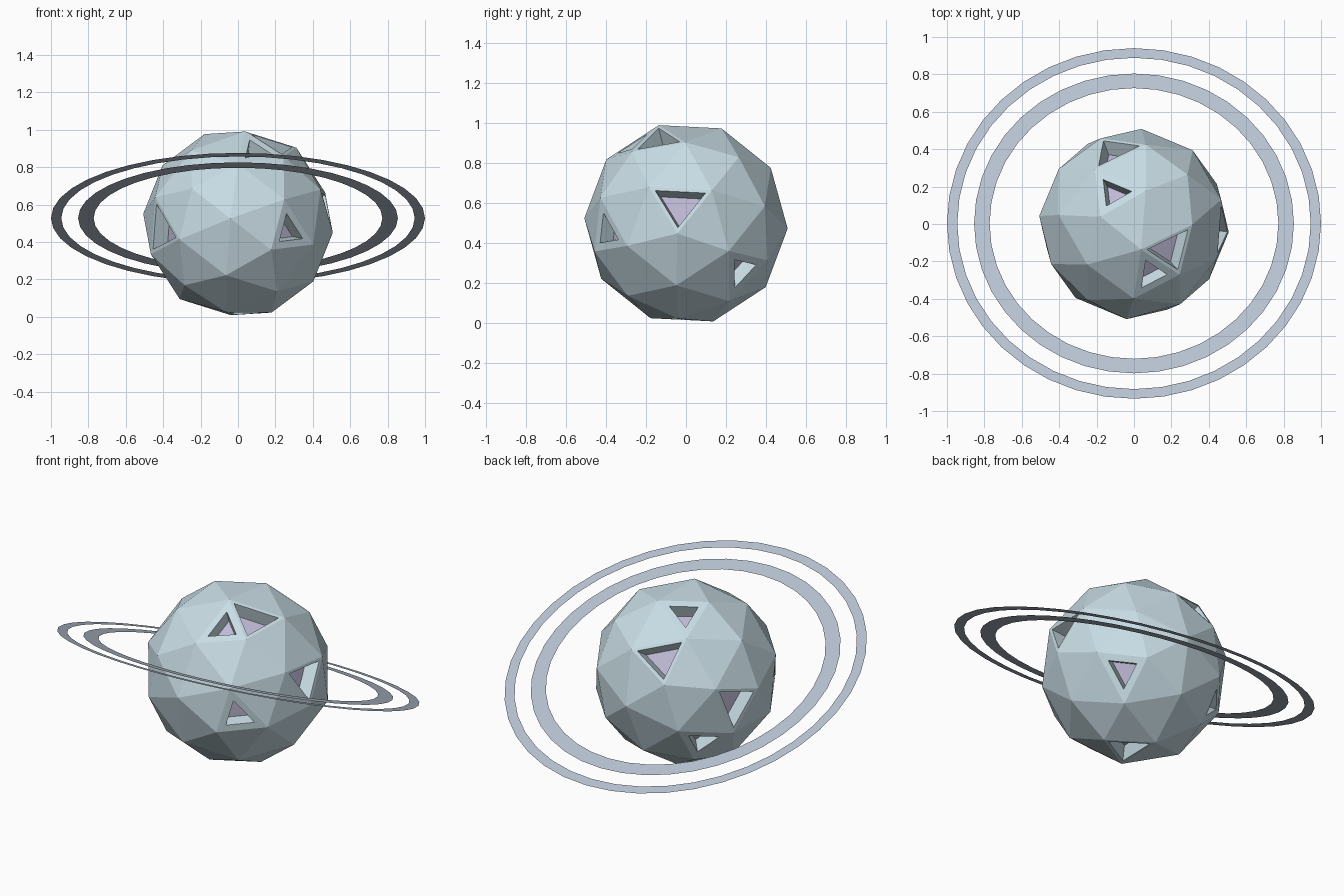
import bpy, bmesh, math
from mathutils import Vector, Matrix

if "Cube" in bpy.data.objects:
    bpy.data.objects.remove(bpy.data.objects["Cube"])


def material(name, rgb):
    m = bpy.data.materials.new(name)
    m.diffuse_color = (*rgb, 1)
    m.use_nodes = True
    m.node_tree.nodes["Principled BSDF"].inputs["Base Color"].default_value = m.diffuse_color
    return m


def finish(bm, name, *mats):
    me = bpy.data.meshes.new(name)
    bm.to_mesh(me)
    bm.free()
    for m in mats:
        me.materials.append(m)
    ob = bpy.data.objects.new(name, me)
    bpy.context.collection.objects.link(ob)
    return ob


rock = material("rock", (0.58, 0.72, 0.78))
floor = material("crater_floor", (0.52, 0.49, 0.67))
dust = material("ring_dust", (0.48, 0.55, 0.65))

# Planet: low-poly icosphere with its pole turned close to +x
R = 0.511
pole = Vector((0.506, -0.043, -0.051)).normalized()
roll = math.radians(51.3)
ax = Vector((0, math.cos(roll), math.sin(roll)))
ax = (ax - pole * ax.dot(pole)).normalized()
ay = pole.cross(ax)
rot = Matrix((ax, ay, pole)).transposed().to_4x4()
bm = bmesh.new()
bmesh.ops.create_icosphere(bm, subdivisions=2, radius=R, matrix=rot)
bm.normal_update()


def step(face, scale, depth):
    """Extrude one face, shrink it about its centre and push it inward."""
    n = face.normal.copy()
    f = bmesh.ops.extrude_discrete_faces(bm, faces=[face])["faces"][0]
    c = f.calc_center_median()
    for v in f.verts:
        v.co = c + (v.co - c) * scale - n * depth
    f.normal_update()
    return f


# Triangular craters, each sunk into the face nearest to a direction
large = [(.48, -.04, .09), (.19, -.13, .43), (-.12, .39, .26),
         (-.40, -.27, -.045), (0, 0, -.49), (-.46, .16, -.04)]
small = [(.27, -.40, -.03), (.10, -.27, .40), (-.10, .17, .44),
         (.30, .28, -.245), (-.31, .28, -.25)]
picks = []
for dirs, rim, taper, depth in ((large, .80, .80, .08), (small, .56, .85, .075)):
    for d in dirs:
        d = Vector(d).normalized()
        picks.append((max(bm.faces, key=lambda f: f.normal.dot(d)), rim, taper, depth))
for face, rim, taper, depth in picks:
    step(step(face, rim, 0), taper, depth).material_index = 1
planet = finish(bm, "planet", rock, floor)
planet.location.z = 0.5

# Two flat rings, tilted up at the front
N = 40
for name, r0, r1 in (("outer_ring", .945, 1.0), ("inner_ring", .772, .855)):
    bm = bmesh.new()
    loops = [[bm.verts.new((r * math.cos(2 * math.pi * i / N),
                            r * math.sin(2 * math.pi * i / N), 0))
              for i in range(N)] for r in (r0, r1)]
    for i in range(N):
        j = (i + 1) % N
        bm.faces.new((loops[0][i], loops[1][i], loops[1][j], loops[0][j]))
    ring = finish(bm, name, dust)
    ring.location = (0, 0.003, 0.528)
    ring.rotation_euler.x = -math.radians(20.4)
